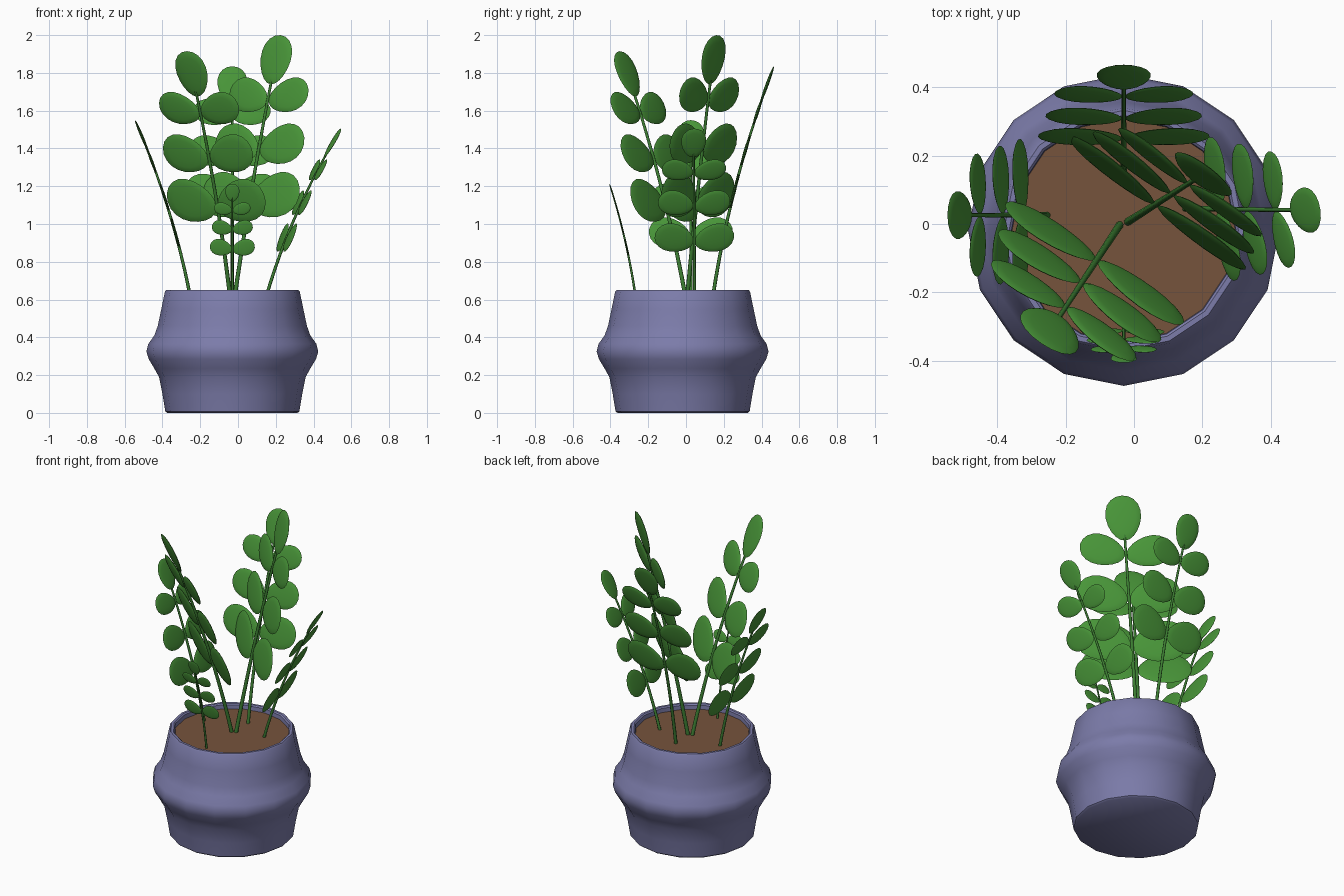
import bpy, bmesh, math
from mathutils import Vector, Matrix

if "Cube" in bpy.data.objects:
    bpy.data.objects.remove(bpy.data.objects["Cube"])


def material(name, rgb):
    m = bpy.data.materials.new(name)
    m.diffuse_color = (*rgb, 1)
    m.use_nodes = True
    m.node_tree.nodes["Principled BSDF"].inputs["Base Color"].default_value = m.diffuse_color
    return m


POT = material("slate_purple", (0.20, 0.20, 0.40))
SOIL = material("soil_brown", (0.18, 0.088, 0.045))
LEAF = material("leaf_green", (0.065, 0.30, 0.04))
STEM = material("stem_green", (0.045, 0.21, 0.032))
CX, CY, SIDES = -0.03, -0.018, 16


def finish(bm, name, mat):
    bmesh.ops.recalc_face_normals(bm, faces=bm.faces)
    me = bpy.data.meshes.new(name)
    bm.to_mesh(me)
    bm.free()
    ob = bpy.data.objects.new(name, me)
    bpy.context.collection.objects.link(ob)
    me.materials.append(mat)
    bpy.ops.object.select_all(action='DESELECT')
    ob.select_set(True)
    bpy.context.view_layer.objects.active = ob
    bpy.ops.object.shade_smooth_by_angle(angle=math.radians(40))
    return ob


def lathe(name, profile, mat):
    """Revolve (radius, z) points; the two ends are closed with caps."""
    bm = bmesh.new()
    rings = []
    for r, z in profile:
        rings.append([bm.verts.new((CX + r * math.cos(a), CY + r * math.sin(a), z))
                      for a in (math.tau * i / SIDES for i in range(SIDES))])
    for lo, hi in zip(rings, rings[1:]):
        for i in range(SIDES):
            j = (i + 1) % SIDES
            bm.faces.new((lo[i], lo[j], hi[j], hi[i]))
    bm.faces.new(rings[0])
    bm.faces.new(rings[-1])
    return finish(bm, name, mat)


# Pot with a bulging belly, rounded rim and recessed inside
lathe("pot", [(0.345, 0), (0.355, 0.008), (0.37, 0.10), (0.388, 0.19), (0.413, 0.235),
              (0.443, 0.285), (0.455, 0.325), (0.445, 0.365), (0.413, 0.41), (0.395, 0.46),
              (0.376, 0.55), (0.357, 0.642), (0.350, 0.65), (0.335, 0.65), (0.328, 0.643),
              (0.325, 0.60)], POT)
# Soil
lathe("soil", [(0.326, 0.605), (0.326, 0.618)], SOIL)


def add_leaf(bm, centre, long_axis, normal, length, width, thick):
    """Egg-shaped lens, broader towards its outer end."""
    wide = normal.cross(long_axis)
    geo = bmesh.ops.create_uvsphere(bm, u_segments=20, v_segments=8, radius=1)
    for v in geo["verts"]:
        u, w, n = v.co
        w *= 1 + 0.16 * u
        v.co = centre + long_axis * (u * length / 2) + wide * (w * width / 2) + normal * (n * thick)


def build_sprig(name, base, tip, bend, side, size, pair_heights):
    base, tip, side = Vector(base), Vector(tip), Vector((*side, 0)).normalized()

    def at(t):
        f = t - bend * 4 * t * (1 - t)
        p = base.lerp(tip, f)
        p.z = base.z + (tip.z - base.z) * t
        return p

    def tangent(t):
        return (at(t + 0.01) - at(t - 0.01)).normalized()

    # Stem
    tip_len = 0.26 * size
    end = 1 - 0.7 * tip_len / (tip - base).length
    cu = bpy.data.curves.new(name + "_stem", 'CURVE')
    cu.dimensions = '3D'
    cu.bevel_depth = 0.004 + 0.0075 * size
    cu.bevel_resolution = 2
    cu.use_fill_caps = True
    sp = cu.splines.new('POLY')
    sp.points.add(10)
    for i, p in enumerate(sp.points):
        p.co = (*at(end * i / 10), 1)
        p.radius = 1 - 0.04 * i
    ob = bpy.data.objects.new(name + "_stem", cu)
    bpy.context.collection.objects.link(ob)
    cu.materials.append(STEM)
    bpy.ops.object.select_all(action='DESELECT')
    ob.select_set(True)
    bpy.context.view_layer.objects.active = ob
    bpy.ops.object.convert(target='MESH')

    # Leaves: one at the tip, three pairs growing larger downwards
    bm = bmesh.new()
    thick = 0.011 * size
    t_dir = tangent(0.95)
    n = side.cross(t_dir).normalized()
    add_leaf(bm, tip - t_dir * tip_len / 2, t_dir, n, tip_len, 0.195 * size, thick)
    sizes = [(0.255, 0.175, 0.128), (0.285, 0.205, 0.145), (0.315, 0.23, 0.158)]
    for z, (length, width, offset) in zip(pair_heights, sizes):
        t = (z - base.z) / (tip.z - base.z)
        n = side.cross(tangent(t)).normalized()
        up = n.cross(side)
        for s in (-1, 1):
            axis = side * (s * math.cos(0.26)) + up * math.sin(0.26)
            add_leaf(bm, at(t) + side * (s * offset * size), axis, n,
                     length * size, width * size, thick)
    finish(bm, name + "_leaves", LEAF)


# name, base, tip, bend, leaf side direction, size, heights of leaf pairs
build_sprig("back_sprig", (-0.03, 0.14, 0.6), (-0.03, 0.465, 1.835), 0.11,
            (1, 0), 0.80, (1.59, 1.385, 1.17))
build_sprig("tall_right_sprig", (-0.02, 0.005, 0.6), (0.225, 0.16, 2.0), 0.04,
            (0.8, -0.6), 1.03, (1.68, 1.42, 1.15))
build_sprig("tall_left_sprig", (-0.04, 0.0, 0.6), (-0.27, -0.35, 1.915), 0.08,
            (0.83, -0.56), 1.0, (1.61, 1.37, 1.12))
build_sprig("left_sprig", (-0.25, 0.026, 0.6), (-0.545, 0.026, 1.55), 0.10,
            (0, 1), 0.71, (1.33, 1.14, 0.95))
build_sprig("right_sprig", (0.145, 0.045, 0.6), (0.545, 0.04, 1.505), 0.09,
            (0.17, -0.985), 0.68, (1.284, 1.11, 0.925))
build_sprig("front_sprig", (-0.03, -0.265, 0.6), (-0.03, -0.405, 1.213), 0.10,
            (1, 0), 0.38, (1.08, 0.98, 0.875))
